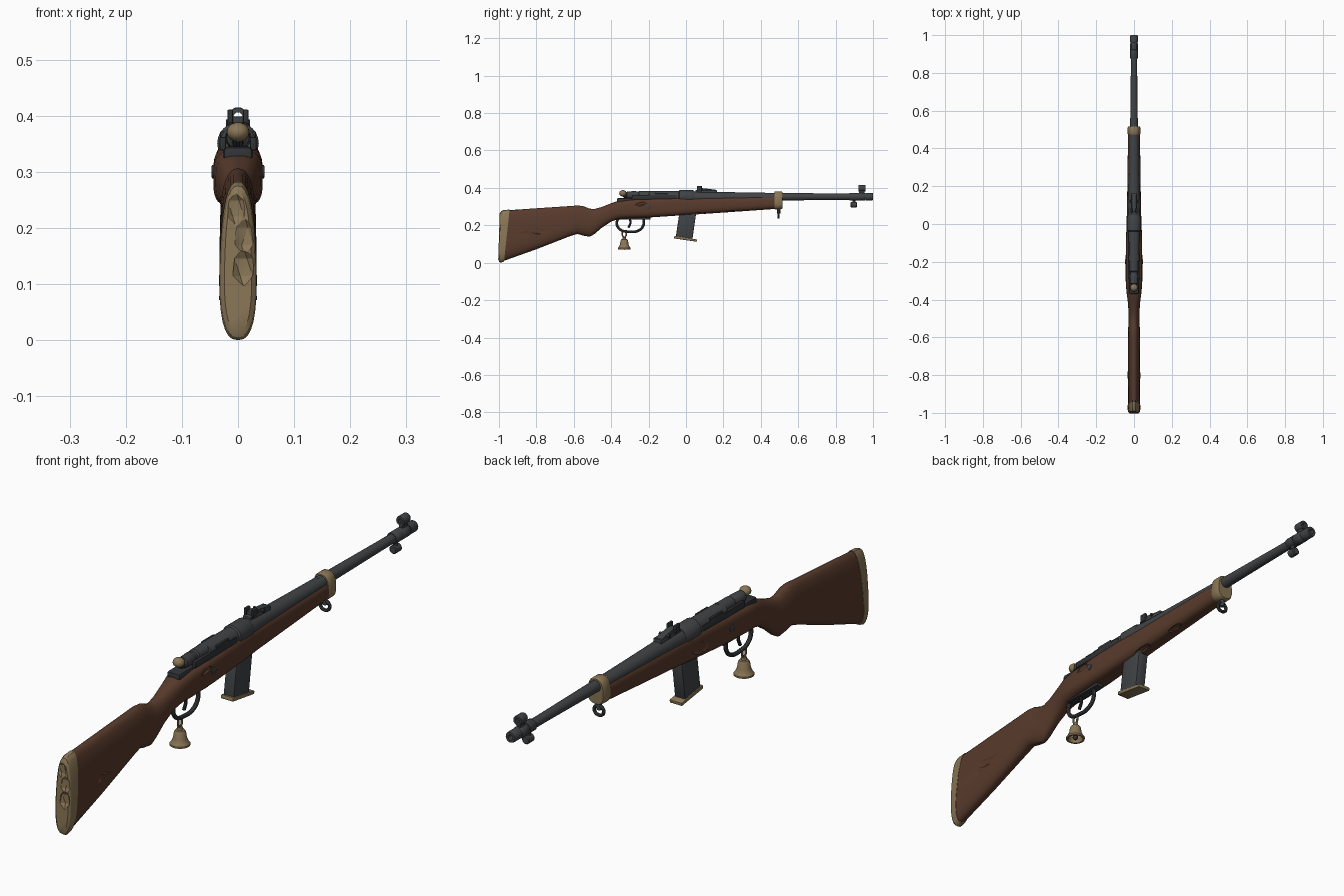
import bpy, bmesh, math
from mathutils import Vector

if "Cube" in bpy.data.objects:
    bpy.data.objects.remove(bpy.data.objects["Cube"])


def mat(name, rgb):
    m = bpy.data.materials.new(name)
    m.diffuse_color = (*rgb, 1)
    m.use_nodes = True
    m.node_tree.nodes["Principled BSDF"].inputs["Base Color"].default_value = m.diffuse_color
    return m


WOOD = mat("walnut_wood", (0.098, 0.043, 0.025))
TAN = mat("worn_brass", (0.25, 0.18, 0.092))
STEEL = mat("blued_steel", (0.052, 0.056, 0.06))
DARK = mat("dark_steel", (0.03, 0.033, 0.036))


def finish(name, bm, m, angle=35):
    bmesh.ops.recalc_face_normals(bm, faces=bm.faces)
    me = bpy.data.meshes.new(name)
    bm.to_mesh(me)
    bm.free()
    ob = bpy.data.objects.new(name, me)
    bpy.context.collection.objects.link(ob)
    me.materials.append(m)
    smooth(ob, angle)
    return ob


def smooth(ob, angle=35):
    bpy.ops.object.select_all(action='DESELECT')
    ob.select_set(True)
    bpy.context.view_layer.objects.active = ob
    bpy.ops.object.shade_smooth_by_angle(angle=math.radians(angle))


def skin(bm, rings, cap=True):
    vs = [[bm.verts.new(p) for p in r] for r in rings]
    n = len(vs[0])
    for a, b in zip(vs, vs[1:]):
        for i in range(n):
            bm.faces.new((a[i], a[(i + 1) % n], b[(i + 1) % n], b[i]))
    if cap:
        bm.faces.new(vs[0])
        bm.faces.new(vs[-1])


def loft(name, sections, m, n=32):
    """Rounded-box sections: y, bottom z, top z, half width, squareness, top narrowing, slant"""
    rings = []
    for y, zb, zt, w, e, taper, slant in sections:
        ring = []
        for i in range(n):
            a = math.tau * i / n
            c, s = math.cos(a), math.sin(a)
            u = math.copysign(abs(c) ** (2 / e), c)
            v = math.copysign(abs(s) ** (2 / e), s)
            ring.append((w * u * (1 - taper * (v + 1) / 2), y + slant * v,
                         (zb + zt) / 2 + v * (zt - zb) / 2))
        rings.append(ring)
    bm = bmesh.new()
    skin(bm, rings)
    return finish(name, bm, m)


def lathe(name, prof, loc, m, axis='y', n=24, cap=True):
    """Turn (position, radius) pairs about an axis through loc"""
    rings = []
    for t, r in prof:
        ring = []
        for i in range(n):
            c, s = r * math.cos(math.tau * i / n), r * math.sin(math.tau * i / n)
            p = {'y': (c, t, s), 'z': (c, s, t), 'x': (t, c, s)}[axis]
            ring.append(Vector(loc) + Vector(p))
        rings.append(ring)
    bm = bmesh.new()
    skin(bm, rings, cap)
    return finish(name, bm, m)


def side_plate(name, pts, half, m, x=0, bevel=0.003):
    """Extrude a (y, z) outline across x"""
    bm = bmesh.new()
    skin(bm, [[(x + s * half, y, z) for y, z in pts] for s in (-1, 1)])
    bmesh.ops.bevel(bm, geom=bm.edges[:], offset=bevel, segments=2, affect='EDGES', profile=0.5)
    return finish(name, bm, m)


def box(name, y0, y1, z0, z1, half, m, x=0, bevel=0.003):
    return side_plate(name, [(y0, z0), (y1, z0), (y1, z1), (y0, z1)], half, m, x, bevel)


def ball(name, loc, r, m, scale=(1, 1, 1)):
    bm = bmesh.new()
    bmesh.ops.create_uvsphere(bm, u_segments=20, v_segments=12, radius=r)
    for v in bm.verts:
        v.co = Vector(loc) + v.co * Vector(scale)
    return finish(name, bm, m)


def tube(name, pts, r, m, cyclic=False):
    cu = bpy.data.curves.new(name, 'CURVE')
    cu.dimensions, cu.bevel_depth, cu.bevel_resolution, cu.resolution_u = '3D', r, 3, 8
    cu.use_fill_caps = True
    sp = cu.splines.new('BEZIER')
    sp.bezier_points.add(len(pts) - 1)
    for bp, p in zip(sp.bezier_points, pts):
        bp.co = p
        bp.handle_left_type = bp.handle_right_type = 'AUTO'
    sp.use_cyclic_u = cyclic
    ob = bpy.data.objects.new(name, cu)
    bpy.context.collection.objects.link(ob)
    cu.materials.append(m)
    bpy.ops.object.select_all(action='DESELECT')
    ob.select_set(True)
    bpy.context.view_layer.objects.active = ob
    bpy.ops.object.convert(target='MESH')
    smooth(bpy.context.view_layer.objects.active)


def gouge(ob, dents):
    """Chip faceted dents out of a part: centre, half sizes, tilt about x"""
    for loc, size, tilt in dents:
        bpy.ops.mesh.primitive_ico_sphere_add(subdivisions=1, radius=1, location=loc,
                                              rotation=(tilt, 0, 0))
        cut = bpy.context.object
        cut.scale, cut.hide_render = size, True
        cut.data.materials.append(ob.data.materials[0])
        mod = ob.modifiers.new("dent", 'BOOLEAN')
        mod.operation, mod.object, mod.solver = 'DIFFERENCE', cut, 'EXACT'
        bpy.context.view_layer.objects.active = ob
        bpy.ops.object.modifier_apply(modifier=mod.name)
        bpy.data.objects.remove(cut)
    smooth(ob, 30)


# Wooden stock from butt to fore-end
stock = loft("stock", [
    (-.960, .010, .281, .036, 2.6, .25, .014), (-.80, .072, .291, .037, 2.6, .25, 0),
    (-.62, .142, .303, .036, 2.5, .25, 0), (-.58, .154, .306, .035, 2.4, .2, 0),
    (-.55, .145, .303, .033, 2.3, .15, 0), (-.515, .139, .289, .031, 2.2, .1, 0),
    (-.49, .153, .287, .030, 2.2, .05, 0), (-.45, .187, .298, .030, 2.3, 0, 0),
    (-.40, .220, .318, .034, 2.5, 0, 0), (-.36, .234, .332, .040, 2.9, 0, 0),
    (-.30, .238, .338, .044, 3.4, 0, 0), (-.18, .243, .345, .044, 3.6, 0, 0),
    (-.03, .253, .352, .041, 3.4, 0, 0), (.08, .260, .354, .037, 3, 0, 0),
    (.30, .275, .356, .034, 2.8, 0, 0), (.51, .290, .358, .031, 2.6, 0, 0)], WOOD)
gouge(stock, [((.040, -.80, .170), (.012, .085, .026), -.15), ((.040, -.84, .155), (.011, .03, .03), .5),
              ((.038, -.86, .085), (.009, .03, .012), .4), ((-.044, -.02, .295), (.012, .06, .03), .3),
              ((.02, .07, .262), (.014, .05, .010), .1), ((.018, .25, .273), (.014, .04, .009), .1),
              ((.044, -.24, .315), (.007, .035, .011), .2)])

# Butt plate with chipped back
butt = loft("butt_plate", [
    (-1.0, .018, .262, .027, 2.6, .25, .004), (-.994, .005, .275, .034, 2.6, .25, .005),
    (-.983, .000, .282, .037, 2.6, .25, .009), (-.958, .006, .284, .0375, 2.6, .25, .015)], TAN)
gouge(butt, [((-.004, -1.0, .235), (.02, .012, .032), 0), ((.012, -1.0, .185), (.02, .012, .035), 0),
             ((.010, -1.0, .13), (.022, .014, .035), 0)])

# Barrel, thick sleeve and muzzle
AX = (0, 0, .353)
lathe("barrel", [(.45, .021), (.55, .020), (.80, .017), (.96, .016), (.96, .020), (.995, .020),
                 (1.0, .018), (1.0, .009), (.95, .009)], AX, STEEL)
lathe("barrel_sleeve", [(.02, .034), (.10, .031), (.30, .027), (.49, .024)], (0, 0, .349), STEEL)

# Front band around barrel and fore-end, with sling loop
loft("front_band", [(.472, .288, .378, .033, 2.6, .15, 0), (.477, .285, .381, .036, 2.6, .15, 0),
                    (.510, .286, .381, .036, 2.6, .15, 0), (.515, .289, .378, .033, 2.6, .15, 0)], TAN)
lathe("sling_stud", [(-.01, .009), (.025, .009)], (0, .495, .272), STEEL, 'z', 12)
tube("sling_loop", [(0, .495, .276), (.019, .495, .258), (0, .495, .241), (-.019, .495, .258)],
     .006, STEEL, True)

# Receiver and bolt
lathe("receiver", [(-.20, .026), (-.195, .032), (-.04, .032), (-.035, .037), (.035, .037), (.045, .033)],
      (0, 0, .351), STEEL)
lathe("bolt_body", [(-.32, .014), (-.315, .020), (-.27, .022), (-.265, .019), (-.255, .019), (-.25, .023),
                    (-.18, .023)], (0, 0, .361), STEEL)
box("receiver_tang", -.37, -.18, .315, .345, .026, DARK, bevel=.008)
for s, side in ((-1, "left"), (1, "right")):
    box("receiver_rail_" + side, -.29, -.05, .338, .362, .006, DARK, s * .027)
    box("bolt_slot_" + side, -.165, -.095, .357, .372, .004, DARK, s * .028, .002)
    lathe("stock_screw_" + side, [(-.004, .012), (.003, .012), (.004, .010)] if s > 0 else
          [(-.004, .010), (-.003, .012), (.004, .012)], (s * .043, -.20, .30), STEEL, 'x', 16)
tube("bolt_neck", [(0, -.28, .345), (0, -.315, .35), (0, -.335, .362)], .010, DARK)
ball("bolt_knob", (0, -.337, .371), .020, TAN, (1, 1, .85))

# Rear sight
box("rear_sight_base", .05, .165, .370, .388, .016, STEEL)
side_plate("rear_sight_leaf", [(.065, .385), (.16, .382), (.16, .390), (.085, .399), (.065, .399)], .012, STEEL)
for s in (-1, 1):
    box("rear_sight_ear", .058, .085, .380, .411, .005, DARK, s * .014)
lathe("rear_sight_pin", [(-.021, .006), (.021, .006)], (0, .12, .387), DARK, 'x', 12)

# Front sight globe, post and lower lug
lathe("front_sight_collar", [(.915, .019), (.918, .021), (.955, .021), (.958, .019)], AX, STEEL)
box("front_sight_post", .925, .955, .368, .392, .008, STEEL)
lathe("front_sight_globe", [(.923, .008), (.923, .016), (.926, .017), (.957, .017), (.96, .016),
                            (.96, .008), (.923, .008)], (0, 0, .398), STEEL, cap=False)
lathe("lug_collar", [(.875, .019), (.878, .021), (.915, .021)], AX, STEEL)
lathe("lower_lug", [(-.04, .008), (-.01, .008)], (0, .897, .348), STEEL, 'z', 12)
lathe("lower_lug_end", [(-.017, .012), (-.014, .015), (.014, .015), (.017, .012)], (0, .897, .310), STEEL)

# Magazine and its foot
side_plate("magazine", [(-.055, .135), (.034, .122), (.058, .29), (-.032, .29)], .021, STEEL, bevel=.004)
side_plate("magazine_foot", [(-.064, .130), (.058, .112), (.060, .124), (-.062, .144)], .025, TAN)

# Trigger and guard
tube("trigger_guard", [(0, -.355, .245), (0, -.37, .215), (0, -.355, .180), (0, -.31, .166),
                       (0, -.25, .174), (0, -.228, .20), (0, -.228, .25)], .0075, STEEL)
tube("trigger", [(0, -.305, .245), (0, -.297, .215), (0, -.308, .187)], .006, DARK)
box("trigger_plate", -.36, -.19, .231, .245, .016, DARK)

# Hanging bell with link and clapper
tube("bell_link", [(0, -.33, .172), (0, -.319, .155), (0, -.33, .137), (0, -.341, .155)], .004, TAN, True)
lathe("bell", [(.137, .004), (.136, .009), (.127, .010), (.125, .016), (.118, .020), (.098, .023),
               (.084, .029), (.078, .034), (.072, .034), (.072, .028), (.085, .022), (.115, .016)],
      (0, -.33, 0), TAN, 'z')
ball("bell_clapper", (0, -.33, .079), .010, DARK)
